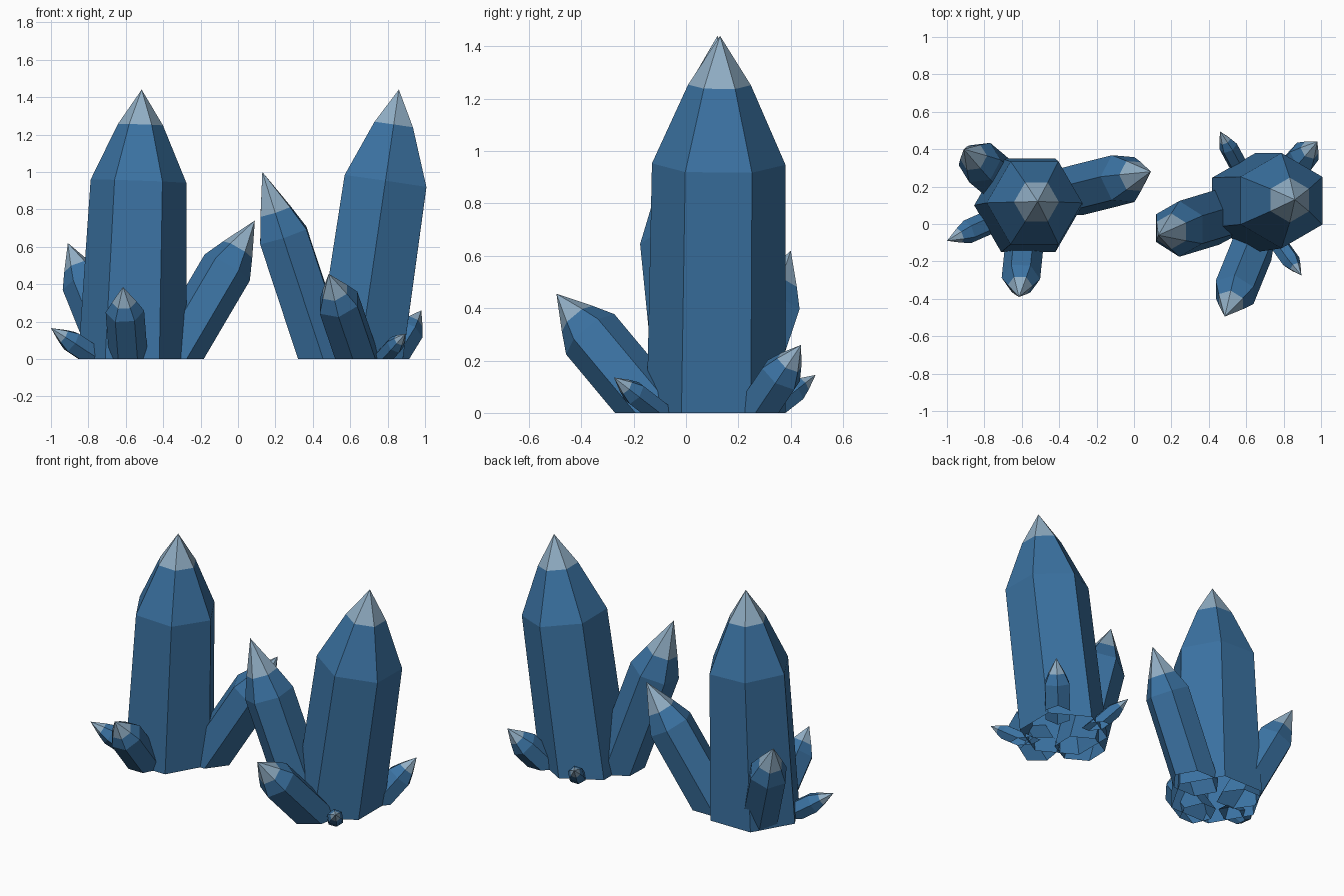
import bpy
import bmesh
from math import cos, sin, tau, radians
from mathutils import Vector

cube = bpy.data.objects.get("Cube")
if cube:
    bpy.data.objects.remove(cube, do_unlink=True)


def make_material(name, rgb):
    mat = bpy.data.materials.new(name)
    mat.use_nodes = True
    colour = (*rgb, 1.0)
    mat.diffuse_color = colour
    mat.node_tree.nodes["Principled BSDF"].inputs["Base Color"].default_value = colour
    return mat


body_blue = make_material("crystal blue", (0.043, 0.168, 0.36))
tip_pale = make_material("pale tip", (0.28, 0.42, 0.55))


def crystal(name, base, tip, radius, phase=0, shoulder=0.66, collar=0.79,
            collar_scale=0.64, flare=1.0):
    """Six-sided hollow shard along base-tip, trimmed open at the ground."""
    base, tip = Vector(base), Vector(tip)
    axis = tip - base
    up = axis.normalized()
    side = Vector((1, 0, 0))
    side = (side - up * side.dot(up)).normalized()
    front = up.cross(side)
    root = -2.5 * radius / axis.length
    stations = [(root, flare), (0, flare), (shoulder, 1.0), (collar, collar_scale)]

    bm = bmesh.new()
    rings = []
    for along, scale in stations:
        ring = []
        for i in range(6):
            a = tau * i / 6 + radians(phase)
            offset = (side * cos(a) + front * sin(a)) * radius * scale
            ring.append(bm.verts.new(base + axis * along + offset))
        rings.append(ring)
    apex = bm.verts.new(tip)
    for low, high in zip(rings, rings[1:]):
        for i in range(6):
            j = (i + 1) % 6
            bm.faces.new((low[i], low[j], high[j], high[i]))
    for i in range(6):
        face = bm.faces.new((rings[-1][i], rings[-1][(i + 1) % 6], apex))
        face.material_index = 1

    # Trim at ground level
    geom = bm.verts[:] + bm.edges[:] + bm.faces[:]
    bmesh.ops.bisect_plane(bm, geom=geom, plane_co=(0, 0, 0),
                           plane_no=(0, 0, -1), clear_outer=True)

    mesh = bpy.data.meshes.new(name)
    bm.to_mesh(mesh)
    bm.free()
    mesh.materials.append(body_blue)
    mesh.materials.append(tip_pale)
    obj = bpy.data.objects.new(name, mesh)
    bpy.context.collection.objects.link(obj)


# Tall central shards
main = dict(collar=0.87, collar_scale=0.47)
crystal("right_main_crystal", (-0.565, 0.10, 0), (-0.515, 0.12, 1.44), 0.256, flare=1.13, **main)
crystal("left_main_crystal", (0.65, 0.115, 0), (0.86, 0.13, 1.44), 0.255, phase=30,
        flare=1.04, **main)

# Side shards of the right cluster
crystal("right_inner_crystal", (-0.345, 0.17, 0), (0.09, 0.28, 0.74), 0.14)
crystal("right_back_crystal", (-0.66, 0.19, 0), (-0.91, 0.40, 0.62), 0.12)
crystal("right_outer_crystal", (-0.75, 0.02, 0), (-1.0, -0.09, 0.165), 0.064,
        shoulder=0.56, collar=0.74)
crystal("right_front_crystal", (-0.585, -0.10, 0), (-0.615, -0.39, 0.385), 0.103)

# Side shards of the left cluster
crystal("left_inner_crystal", (0.46, 0.04, 0), (0.13, -0.06, 1.0), 0.15, phase=30)
crystal("left_front_crystal", (0.64, -0.115, 0), (0.485, -0.495, 0.455), 0.12, phase=30)
small = dict(shoulder=0.56, collar=0.74)
crystal("left_back_outer_crystal", (0.82, 0.265, 0), (0.98, 0.44, 0.26), 0.085, **small)
crystal("left_front_outer_crystal", (0.77, -0.10, 0), (0.895, -0.275, 0.135), 0.05, **small)
crystal("left_back_crystal", (0.56, 0.31, 0), (0.46, 0.495, 0.145), 0.05, **small)
